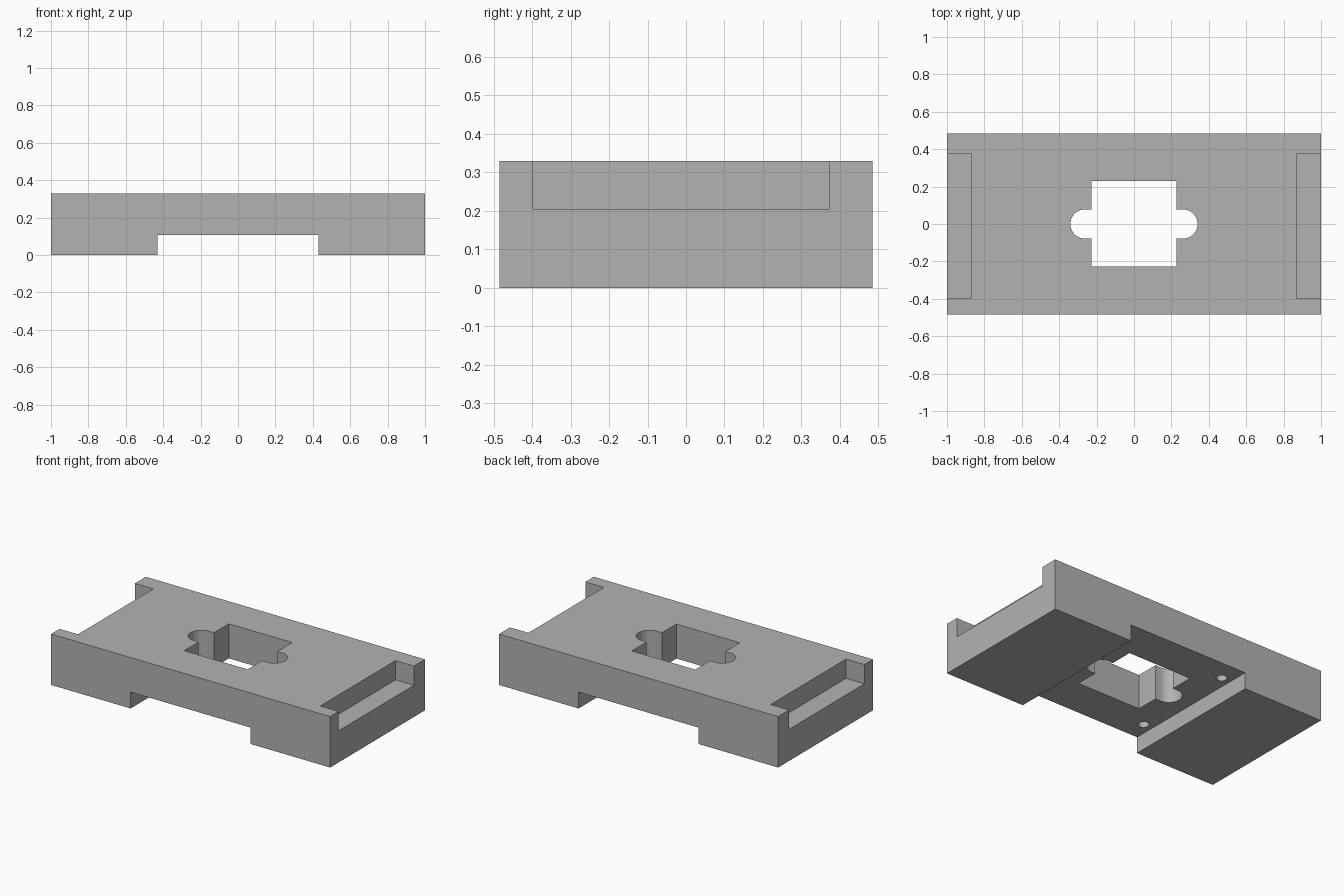
import bpy
import bmesh
from math import sin, cos, pi, radians

cube = bpy.data.objects.get("Cube")
if cube:
    bpy.data.objects.remove(cube, do_unlink=True)

LENGTH, WIDTH, HEIGHT = 2.0, 0.97, 0.33
GAP_TOP = 0.106

grey = bpy.data.materials.new("plain grey")
grey.use_nodes = True
colour = (0.45, 0.45, 0.45, 1)
grey.diffuse_color = colour
grey.node_tree.nodes["Principled BSDF"].inputs["Base Color"].default_value = colour


def prism(name, outline, z0, z1):
    """Extrude a counter-clockwise plan outline from z0 to z1."""
    bm = bmesh.new()
    face = bm.faces.new([bm.verts.new((x, y, z0)) for x, y in outline])
    raised = bmesh.ops.extrude_face_region(bm, geom=[face])["geom"]
    verts = [v for v in raised if isinstance(v, bmesh.types.BMVert)]
    bmesh.ops.translate(bm, verts=verts, vec=(0, 0, z1 - z0))
    bmesh.ops.recalc_face_normals(bm, faces=bm.faces)
    mesh = bpy.data.meshes.new(name)
    bm.to_mesh(mesh)
    bm.free()
    mesh.materials.append(grey)
    obj = bpy.data.objects.new(name, mesh)
    bpy.context.collection.objects.link(obj)
    return obj


def rect(x0, x1, y0, y1):
    return [(x0, y0), (x1, y0), (x1, y1), (x0, y1)]


def arc(cx, cy, r, start, end, steps):
    angles = [start + (end - start) * i / steps for i in range(steps + 1)]
    return [(cx + r * cos(a), cy + r * sin(a)) for a in angles]


def cut(target, cutter):
    cutter.hide_render = True
    mod = target.modifiers.new("cut", "BOOLEAN")
    mod.operation = "DIFFERENCE"
    mod.solver = "EXACT"
    mod.object = cutter
    bpy.ops.object.select_all(action="DESELECT")
    target.select_set(True)
    bpy.context.view_layer.objects.active = target
    bpy.ops.object.modifier_apply(modifier=mod.name)
    bpy.data.objects.remove(cutter, do_unlink=True)


# Main block
w = WIDTH / 2
block = prism("mounting_block", rect(-1, 1, -w, w), 0, HEIGHT)

# Wide channel across the underside
cut(block, prism("channel_cutter", rect(-0.43, 0.43, -1, 1), -0.1, GAP_TOP))

# Central square opening and the round-ended slot through it
cut(block, prism("opening_cutter", rect(-0.227, 0.227, -0.226, 0.23), -0.1, 0.5))
slot_r, slot_x = 0.078, 0.262
slot = arc(slot_x, 0, slot_r, -pi / 2, pi / 2, 24)
slot += arc(-slot_x, 0, slot_r, pi / 2, 3 * pi / 2, 24)
cut(block, prism("slot_cutter", slot, -0.1, 0.5))

for side in (-1, 1):
    # Open pocket in the top of each end
    x0, x1 = sorted((side * 0.868, side * 1.2))
    cut(block, prism("pocket_cutter", rect(x0, x1, -0.398, 0.373), 0.205, 0.5))
    # Blind screw holes in the channel ceiling
    for y in (-0.35, 0.35):
        hole = arc(side * 0.365, y, 0.032, 0, 2 * pi, 24)[:-1]
        cut(block, prism("screw_hole_cutter", hole, 0, 0.22))

bpy.ops.object.shade_smooth_by_angle(angle=radians(30))
